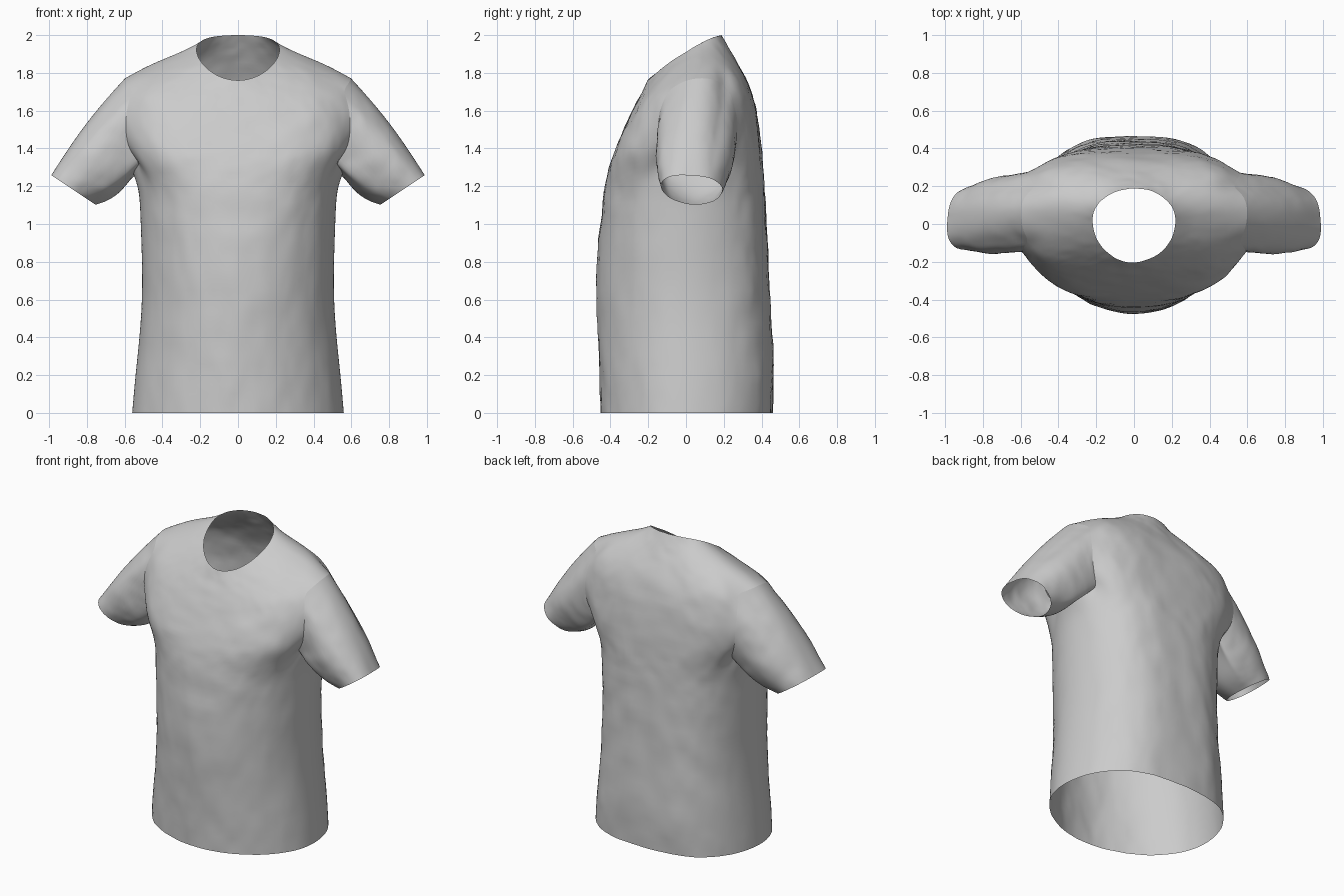
import bpy, bmesh, math
from mathutils import Vector

if "Cube" in bpy.data.objects:
    bpy.data.objects.remove(bpy.data.objects["Cube"])

COLS = 20                    # columns in half a ring, front centre to back centre
SIDE = COLS // 2
ARM_ROWS = (7, 11)           # rows that bound the armhole
ARM_COLS = (SIDE - 3, SIDE + 4)
ARM_C, ARM_H = (0.065, 1.515), (0.228, 0.258)   # armhole centre and half sizes (y, z)

# Rings from hem to neckline:
# half width, side z, front y, front z, back y, back z, side y, squareness
RINGS = [
    (.562, 0.00, -.455, 0.00, .458, 0.00, .00, 1.05),
    (.545, 0.20, -.460, 0.20, .470, 0.20, .00, 1.05),
    (.520, 0.42, -.470, 0.42, .457, 0.42, .00, 1.05),
    (.506, 0.65, -.477, 0.65, .445, 0.65, .00, 1.03),
    (.512, 0.88, -.470, 0.88, .434, 0.88, .00, .98),
    (.518, 1.05, -.452, 1.05, .427, 1.05, .01, .90),
    (.524, 1.18, -.433, 1.18, .420, 1.18, .02, .78),
    (.555, 1.27, -.417, 1.27, .413, 1.27, .04, .64),
    (.620, 1.40, -.392, 1.36, .402, 1.40, .06, .57),
    (.640, 1.53, -.360, 1.44, .388, 1.52, .06, .60),
    (.635, 1.66, -.327, 1.51, .370, 1.63, .06, .64),
    (.600, 1.77, -.295, 1.58, .338, 1.73, .06, .68),
    (.500, 1.822, -.265, 1.64, .300, 1.805, .05, .75),
    (.365, 1.872, -.240, 1.69, .262, 1.872, .04, .85),
    (.275, 1.905, -.219, 1.73, .222, 1.935, .03, .95),
    (.220, 1.922, -.203, 1.760, .188, 2.00, .02, 1.0),
]


def ring_point(ring, col):
    w, zs, yf, zf, yb, zb, ym, p = ring
    a = math.pi * (col / COLS - 0.5)
    t = math.sin(a)
    if t > 0 and zs < 1.25:      # the lower back is flatter than the front
        p = min(p, .69)
    x = w * max(math.cos(a), 0) ** p if 0 < col < COLS else 0.0
    y = ym + t * ((yb - ym) if t > 0 else (ym - yf))
    z = zs + t * (zb - zf) / 2 + t * t * ((zb + zf) / 2 - zs)
    return Vector((x, y, z))


def arm_angle(p):
    return math.atan2((p.z - ARM_C[1]) / ARM_H[1], (p.y - ARM_C[0]) / ARM_H[0])


def finish(name, bm, mirror=False):
    bmesh.ops.recalc_face_normals(bm, faces=bm.faces)
    me = bpy.data.meshes.new(name)
    bm.to_mesh(me)
    bm.free()
    me.polygons.foreach_set("use_smooth", [True] * len(me.polygons))
    ob = bpy.data.objects.new(name, me)
    bpy.context.collection.objects.link(ob)
    if mirror:
        ob.modifiers.new("Mirror", 'MIRROR').merge_threshold = 0.002
    sub = ob.modifiers.new("Smooth", 'SUBSURF')
    sub.levels = sub.render_levels = 2
    # gentle cloth wrinkles
    d = ob.modifiers.new("Wrinkles", 'DISPLACE')
    d.texture, d.texture_coords, d.direction = wrinkles, 'LOCAL', 'Y'
    d.strength, d.mid_level = 0.016, 0.5
    return ob


wrinkles = bpy.data.textures.new("cloth_wrinkles", 'CLOUDS')
wrinkles.noise_scale = 0.14

# Half-body grid with a rounded armhole
grid = [[ring_point(r, c) for c in range(COLS + 1)] for r in RINGS]
(r0, r1), (c0, c1) = ARM_ROWS, ARM_COLS
loop = ([(r0, c) for c in range(c0, c1)] + [(r, c1) for r in range(r0, r1)]
        + [(r1, c) for c in range(c1, c0, -1)] + [(r, c0) for r in range(r1, r0, -1)])
for r, c in loop:
    p = grid[r][c]
    a = arm_angle(p)
    round_p = Vector((p.x, ARM_C[0] + ARM_H[0] * math.cos(a), ARM_C[1] + ARM_H[1] * math.sin(a)))
    grid[r][c] = p.lerp(round_p, 0.75)
armhole = [grid[r][c].copy() for r, c in loop]

# Torso, mirrored across the centre
bm = bmesh.new()
vs = [[bm.verts.new(p) for p in row] for row in grid]
for r in range(len(RINGS) - 1):
    for c in range(COLS):
        if not (r0 <= r < r1 and c0 <= c < c1):
            bm.faces.new((vs[r][c], vs[r][c + 1], vs[r + 1][c + 1], vs[r + 1][c]))
for v in [v for v in bm.verts if not v.link_faces]:
    bm.verts.remove(v)
finish("shirt_body", bm, mirror=True)

# Sleeves: tubes from the armhole to a slanted oval cuff, pulled up at the front
CUFF_C = Vector((.868, .03, 1.178))
CUFF_U = Vector((.117, 0, .078))
CUFF_V = Vector((0, .172, 0))


def cuff_point(a):
    lift = math.sin(a) + 0.3 * max(-math.cos(a), 0)
    return CUFF_C + CUFF_U * lift + CUFF_V * math.cos(a)


for name, side in (("right_sleeve", 1), ("left_sleeve", -1)):
    bm = bmesh.new()
    rings = []
    for t in (0, .12, .3, .5, .7, .87, 1):
        ring = []
        for p in armhole:
            a = arm_angle(p)
            q = p.lerp(cuff_point(a), t)
            bulge = math.sin(math.pi * t)
            q += Vector((.016, 0, .013)) * bulge * max(math.sin(a), 0)
            q += Vector((-.01, 0, -.03)) * bulge * max(-math.sin(a), 0)
            q.y += .016 * bulge * math.cos(a)
            ring.append(bm.verts.new((q.x * side, q.y, q.z)))
        rings.append(ring)
    n = len(armhole)
    for lo, hi in zip(rings, rings[1:]):
        for i in range(n):
            j = (i + 1) % n
            bm.faces.new((lo[i], lo[j], hi[j], hi[i]))
    finish(name, bm)
